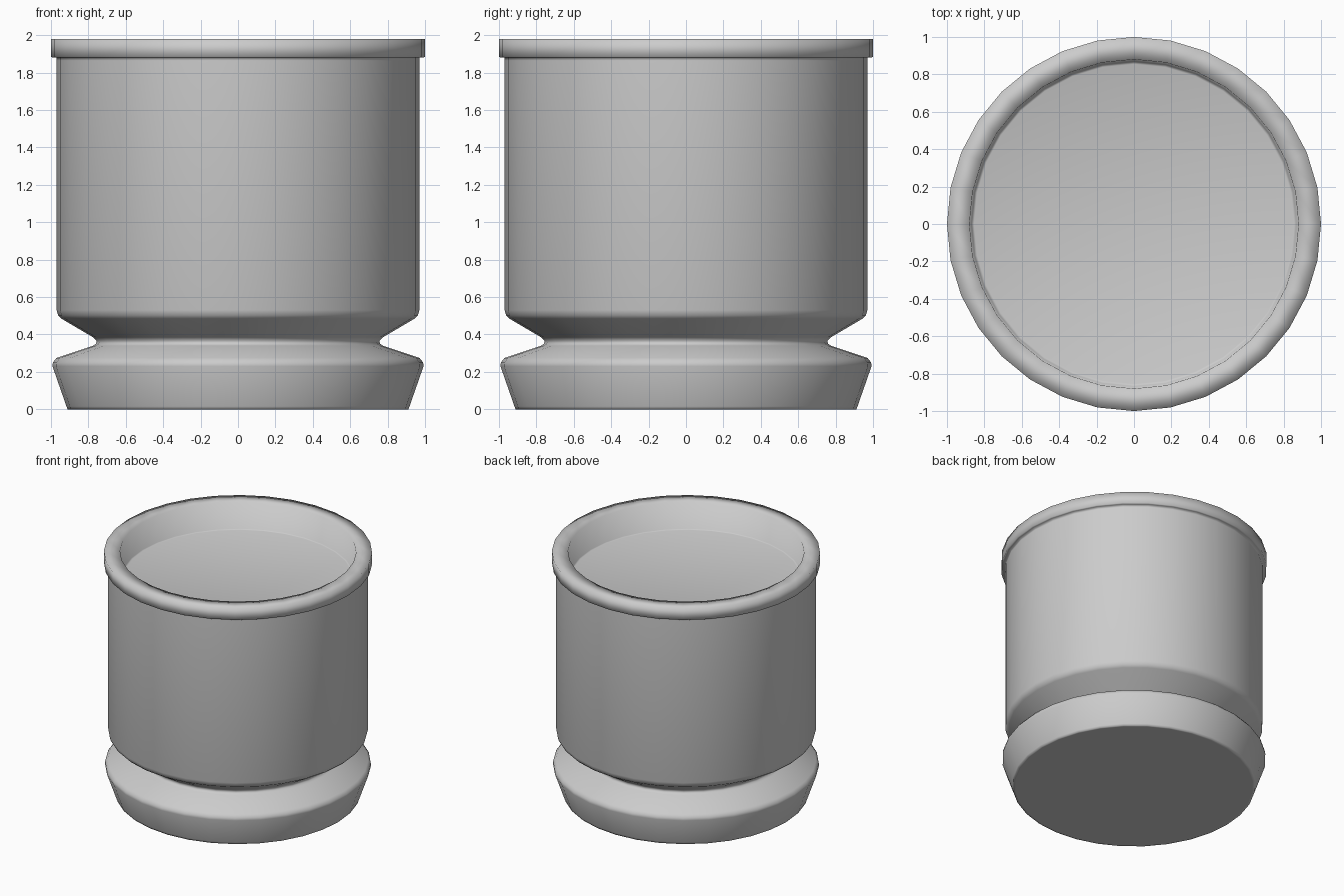
import bpy, bmesh
from math import cos, sin, pi

if "Cube" in bpy.data.objects:
    bpy.data.objects.remove(bpy.data.objects["Cube"])

SIDES = 32


def lathe(name, profile):
    """Spin a (radius, height) profile around z and cap both ends."""
    bm = bmesh.new()
    rings = [[bm.verts.new((r * cos(2 * pi * i / SIDES), r * sin(2 * pi * i / SIDES), z))
              for i in range(SIDES)] for r, z in profile]
    for low, high in zip(rings, rings[1:]):
        for i in range(SIDES):
            j = (i + 1) % SIDES
            bm.faces.new((low[i], low[j], high[j], high[i]))
    bm.faces.new(rings[0][::-1])
    bm.faces.new(rings[-1])
    for f in bm.faces:
        f.smooth = True
    mesh = bpy.data.meshes.new(name)
    bm.to_mesh(mesh)
    bm.free()
    obj = bpy.data.objects.new(name, mesh)
    bpy.context.collection.objects.link(obj)
    return obj


# one continuous planter: saucer foot, pinched neck, body, rim, recessed floor
lathe("planter_pot", [
    (0.895, 0.0), (0.912, 0.0), (0.917, 0.015),                 # foot
    (0.992, 0.23), (0.99, 0.25), (0.97, 0.275),                 # saucer lip
    (0.775, 0.34), (0.76, 0.35), (0.755, 0.365), (0.775, 0.385),  # neck
    (0.945, 0.485), (0.962, 0.502), (0.97, 0.53),               # body bottom
    (0.97, 1.865), (0.97, 1.88), (0.99, 1.88), (1.0, 1.885),    # under the rim
    (1.0, 1.98), (0.88, 1.98),                                  # rim
    (0.868, 1.765), (0.855, 1.76),                              # recessed floor
])
